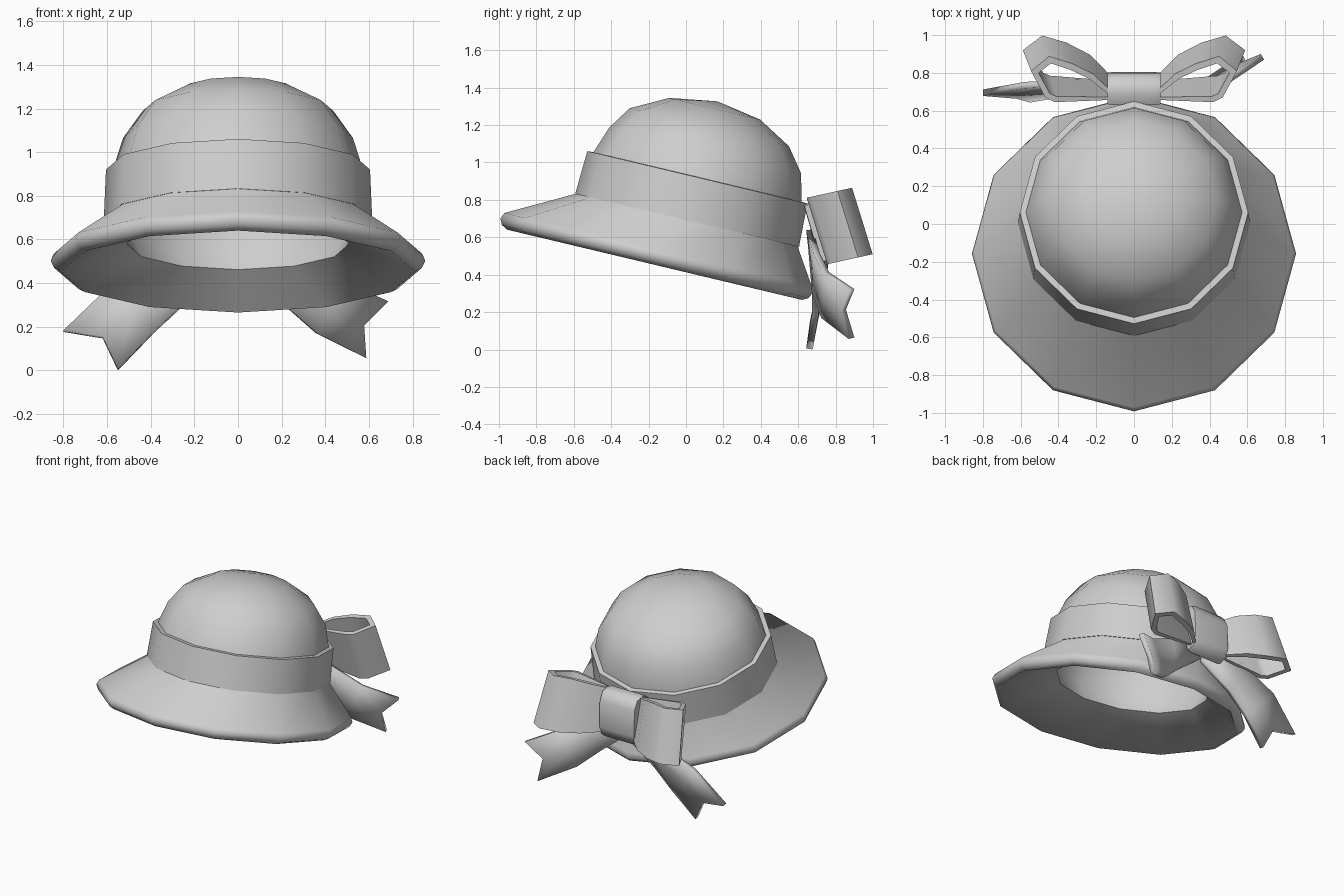
import bpy
import math
from mathutils import Matrix, Vector

cube = bpy.data.objects.get("Cube")
if cube:
    bpy.data.objects.remove(cube)

# One plain grey
TONE = (0.62, 0.62, 0.62, 1)
grey = bpy.data.materials.new("plain grey")
grey.use_nodes = True
grey.diffuse_color = TONE
grey.node_tree.nodes["Principled BSDF"].inputs["Base Color"].default_value = TONE

SIDES = 12
CROWN_Y = 0.115      # the crown sits back from the brim centre
TILT = Matrix.Translation((0, -0.16, 0.49)) @ Matrix.Rotation(math.radians(-13.4), 4, "X")


def make(name, verts, faces, angle=40):
    mesh = bpy.data.meshes.new(name)
    mesh.from_pydata([tuple(v) for v in verts], [], faces)
    mesh.materials.append(grey)
    obj = bpy.data.objects.new(name, mesh)
    bpy.context.collection.objects.link(obj)
    bpy.ops.object.select_all(action="DESELECT")
    obj.select_set(True)
    bpy.context.view_layer.objects.active = obj
    bpy.ops.object.mode_set(mode="EDIT")
    bpy.ops.mesh.select_all(action="SELECT")
    bpy.ops.mesh.remove_doubles(threshold=0.0005)
    bpy.ops.mesh.normals_make_consistent(inside=False)
    bpy.ops.object.mode_set(mode="OBJECT")
    bpy.ops.object.shade_smooth_by_angle(angle=math.radians(angle))
    return obj


def bridge(count, rings, closed):
    """Quads between successive rings of equal length."""
    faces = []
    for i in range(rings if closed else rings - 1):
        for j in range(count):
            a, b = i * count, (i + 1) % rings * count
            k = (j + 1) % count
            faces.append((a + j, a + k, b + k, b + j))
    return faces


def turned(name, profile, closed, angle):
    """Rings of (radius, height, centre y) in the tilted frame."""
    verts = []
    for r, h, cy in profile:
        for j in range(SIDES):
            t = math.tau * j / SIDES
            verts.append(TILT @ Vector((r * math.sin(t), cy - r * math.cos(t), h)))
    return make(name, verts, bridge(SIDES, len(profile), closed), angle)


# Crown and brim, one thin shell from the lining round the lip to the top
lining = [(0, 0.87, 0.125), (0.245, 0.828, 0.12), (0.425, 0.73, 0.115), (0.508, 0.61, 0.12),
          (0.555, 0.46, CROWN_Y), (0.56, 0.22, CROWN_Y), (0.51, 0.12, CROWN_Y)]
lip = [(0.81, -0.038, 0), (0.843, -0.02, 0), (0.858, 0.012, 0), (0.845, 0.045, 0)]
crown = [(0.605, 0.238, CROWN_Y), (0.576, 0.46, CROWN_Y), (0.527, 0.62, 0.122),
         (0.438, 0.745, 0.115), (0.25, 0.848, 0.12), (0, 0.89, 0.125)]
turned("hat_body", lining + lip + crown, False, 65)

# Ribbon band around the crown
turned("hat_band", [(0.615, 0.234, CROWN_Y), (0.605, 0.47, CROWN_Y),
                    (0.57, 0.472, CROWN_Y), (0.585, 0.234, CROWN_Y)], True, 40)


# Bow loops: a path seen from above, given thickness and swept down the slant
def bow_loop(name, side):
    path = [(0.1, 0.67), (0.215, 0.79), (0.33, 0.85), (0.45, 0.888),
            (0.545, 0.81), (0.47, 0.67), (0.42, 0.645), (0.08, 0.645)]
    inset = [(0.12, 0.665), (0.235, 0.765), (0.335, 0.815), (0.44, 0.85),
             (0.505, 0.8), (0.445, 0.69), (0.41, 0.675), (0.1, 0.66)]
    verts = []
    for (ox, oy), (ix, iy) in zip(path, inset):
        for x, y, low in ((ox, oy, 0), (ox, oy, 1), (ix, iy, 1), (ix, iy, 0)):
            full = min(1, 0.75 + 0.25 * max(0, x - 0.08) / 0.2)
            s = 0.5 + (low - 0.5) * full
            z = 0.81 + 0.22 * (y - 0.64) - 0.355 * s
            verts.append((side * x * (1 + 0.08 * s), y + 0.11 * s, z))
    n = len(path)
    faces = bridge(4, n, False) + [(0, 1, 2, 3), tuple(range(4 * n - 4, 4 * n))]
    make(name, verts, faces, 75)


bow_loop("bow_loop_left", 1)
bow_loop("bow_loop_right", -1)

# Knot: a rounded wrap, slightly fuller in the middle
wrap = [(0.63, 0.77), (0.69, 0.805), (0.765, 0.795), (0.8, 0.73),
        (0.805, 0.54), (0.785, 0.475), (0.72, 0.46)]
centre = Vector((0.72, 0.64))
knot = []
for x, grow in ((-0.14, 0.95), (-0.11, 1), (0.11, 1), (0.14, 0.95)):
    for p in wrap:
        q = centre + (Vector(p) - centre) * grow
        knot.append((x, q.x, q.y))
m = len(wrap)
make("bow_knot", knot, bridge(m, 4, False) + [tuple(range(m)), tuple(range(3 * m, 4 * m))], 65)


# Ribbon tails: three lanes, the middle one notched at the end
def tail(name, upper, lower, notch):
    verts = []
    for i, (u, w) in enumerate(zip(upper, lower)):
        mid = (Vector(u) + Vector(w)) / 2
        verts += [u, notch if i == len(upper) - 1 else mid, w]
    faces = [(3 * i + j, 3 * i + j + 1, 3 * i + j + 4, 3 * i + j + 3)
             for i in range(len(upper) - 1) for j in range(2)]
    obj = make(name, verts, faces)
    solid = obj.modifiers.new("thickness", "SOLIDIFY")
    solid.thickness = 0.035
    solid.offset = 0


tail("ribbon_tail_left",
     [(0.06, 0.66, 0.64), (0.28, 0.7, 0.51), (0.48, 0.75, 0.41), (0.68, 0.885, 0.32)],
     [(0.01, 0.68, 0.46), (0.2, 0.69, 0.31), (0.36, 0.74, 0.17), (0.58, 0.885, 0.06)],
     (0.57, 0.84, 0.21))
tail("ribbon_tail_right",
     [(-0.06, 0.66, 0.64), (-0.3, 0.75, 0.51), (-0.58, 0.735, 0.39), (-0.8, 0.695, 0.18)],
     [(-0.01, 0.68, 0.46), (-0.24, 0.69, 0.31), (-0.38, 0.69, 0.18), (-0.55, 0.66, 0.003)],
     (-0.62, 0.68, 0.15))
